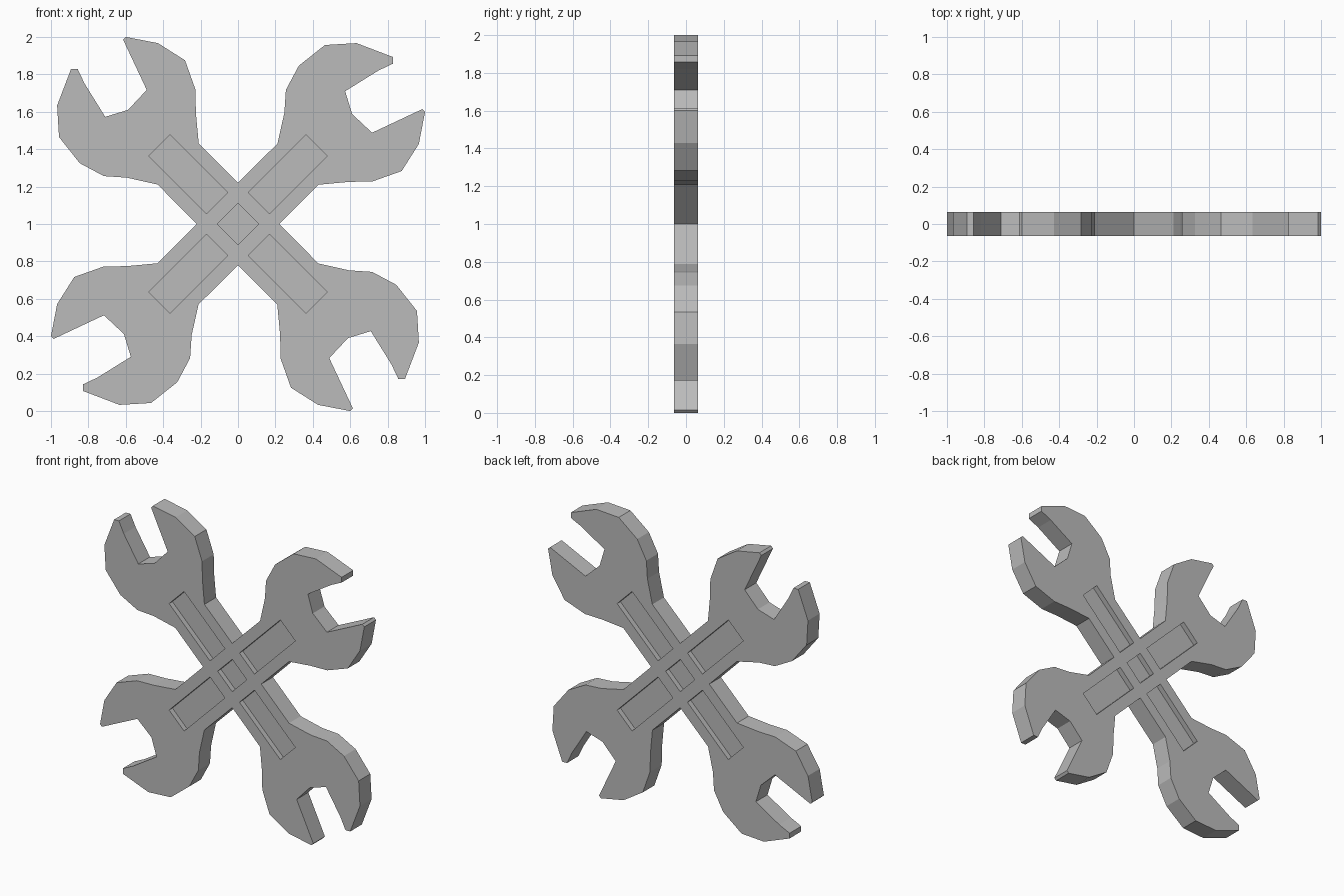
import bpy
import bmesh
from math import pi, sqrt
from mathutils import Matrix, Vector

cube = bpy.data.objects.get("Cube")
if cube:
    bpy.data.objects.remove(cube, do_unlink=True)

HALF = 0.063    # half thickness of the wrenches
DEPTH = 0.036   # depth of the handle recesses
CENTRE = Matrix.Translation((0, 0, 1))

steel = bpy.data.materials.new("steel grey")
steel.use_nodes = True
steel.diffuse_color = (0.5, 0.5, 0.5, 1)
steel.node_tree.nodes["Principled BSDF"].inputs["Base Color"].default_value = (0.5, 0.5, 0.5, 1)


def quarter_turn(i):
    return Matrix.Rotation(i * pi / 2, 4, "Y")


def prism(name, outline, y0, y1):
    """Extrude an x-z outline from y0 to y1."""
    bm = bmesh.new()
    face = bm.faces.new([bm.verts.new((p[0], y0, p[1])) for p in outline])
    grown = bmesh.ops.extrude_face_region(bm, geom=[face])["geom"]
    bmesh.ops.translate(bm, vec=(0, y1 - y0, 0),
                        verts=[v for v in grown if isinstance(v, bmesh.types.BMVert)])
    bmesh.ops.recalc_face_normals(bm, faces=bm.faces)
    mesh = bpy.data.meshes.new(name)
    bm.to_mesh(mesh)
    bm.free()
    mesh.materials.append(steel)
    obj = bpy.data.objects.new(name, mesh)
    bpy.context.collection.objects.link(obj)
    return obj


# One open-ended head, from the inner corner round the jaw to the handle
head = [(0, .22), (-.21, .43), (-.225, .59), (-.228, .72), (-.283, .875),
        (-.428, .967), (-.6, 1), (-.614, .985), (-.488, .717), (-.588, .61),
        (-.71, .573), (-.82, .75), (-.857, .828), (-.893, .828),
        (-.967, .634), (-.957, .465), (-.846, .325), (-.717, .256),
        (-.595, .248), (-.43, .211)]

# Two crossed double-ended wrenches: the head repeated by quarter turns
outline = []
for i in range(4):
    turn = quarter_turn(-i)
    outline += [(p.x, p.z) for p in (turn @ Vector((x, 0, z)) for x, z in head)]
wrenches = prism("crossed_wrenches", outline, -HALF, HALF)
wrenches.matrix_world = CENTRE

# Recesses along each handle and at the crossing, on both faces
slot = [(-.08, .158), (.08, .158), (.08, .595), (-.08, .595)]
square = [(-.078, -.078), (.078, -.078), (.078, .078), (-.078, .078)]
diagonal = Matrix.Rotation(pi / 4, 4, "Y")
cutters = []
for side in (-1, 1):
    inner, outer = side * (HALF - DEPTH), side * (HALF + 0.05)
    for i in range(5):
        cutter = prism("recess_cutter", slot if i < 4 else square, inner, outer)
        cutter.matrix_world = CENTRE @ quarter_turn(i) @ diagonal
        cutter.hide_render = True
        cutters.append(cutter)
        cut = wrenches.modifiers.new("recess", "BOOLEAN")
        cut.operation = "DIFFERENCE"
        cut.solver = "EXACT"
        cut.object = cutter

# Bake the cuts and drop the cutters
bpy.context.view_layer.update()
graph = bpy.context.evaluated_depsgraph_get()
baked = bpy.data.meshes.new_from_object(wrenches.evaluated_get(graph))
wrenches.modifiers.clear()
wrenches.data = baked
for cutter in cutters:
    bpy.data.objects.remove(cutter, do_unlink=True)
